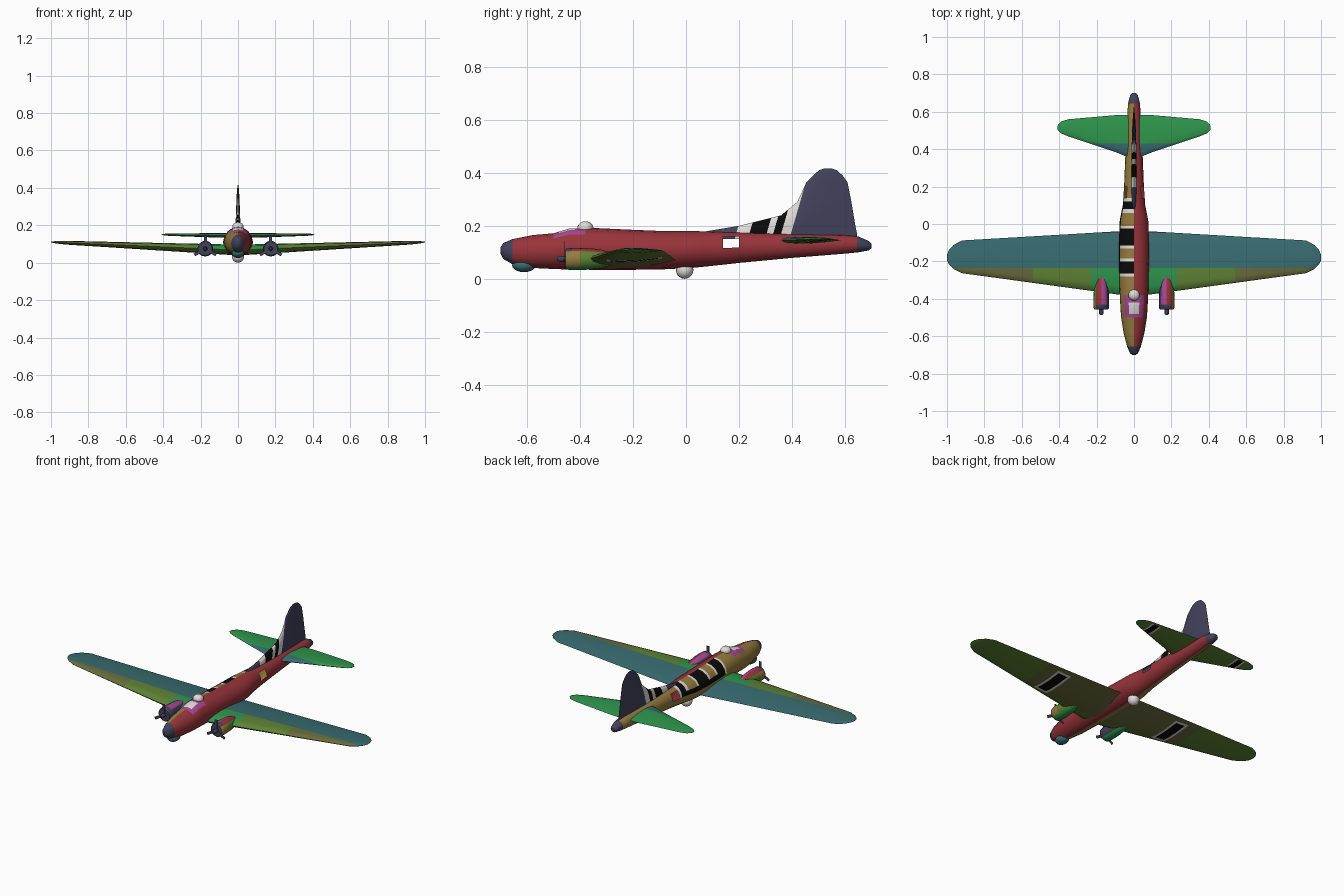
import bpy, bmesh, math
from mathutils import Matrix, Vector

if "Cube" in bpy.data.objects:
    bpy.data.objects.remove(bpy.data.objects["Cube"])

# Flat colours, given as sRGB bytes
COLOURS = {
    "red": "98343A", "ochre": "967C3E", "green": "2E964C", "teal": "386C70",
    "olive": "5E8234", "khaki": "6A6C3C", "slate": "42425C",
    "magenta": "AA4896", "white": "E0DCD8", "black": "0A0A0A",
}


def linear(byte):
    v = byte / 255
    return v / 12.92 if v < 0.04 else ((v + 0.055) / 1.055) ** 2.4


MATS = {}
for label, code in COLOURS.items():
    mat = bpy.data.materials.new(label)
    mat.use_nodes = True
    rgba = [linear(b) for b in bytes.fromhex(code)] + [1]
    mat.diffuse_color = rgba
    mat.node_tree.nodes["Principled BSDF"].inputs["Base Color"].default_value = rgba
    MATS[label] = mat


def finish(name, bm, rule, angle=40):
    """Colour faces by rule(centre, normal) and make the object."""
    me = bpy.data.meshes.new(name)
    slots = []
    bm.normal_update()
    for f in bm.faces:
        label = rule(f.calc_center_median(), f.normal) if callable(rule) else rule
        if label not in slots:
            slots.append(label)
            me.materials.append(MATS[label])
        f.material_index = slots.index(label)
        f.smooth = True
    bm.to_mesh(me)
    bm.free()
    me.set_sharp_from_angle(angle=math.radians(angle))
    ob = bpy.data.objects.new(name, me)
    bpy.context.collection.objects.link(ob)


def loft(rings):
    """Skin closed rings of equal length and cap both ends."""
    bm = bmesh.new()
    vs = [[bm.verts.new(p) for p in ring] for ring in rings]
    n = len(vs[0])
    for a, b in zip(vs, vs[1:]):
        for k in range(n):
            bm.faces.new((a[k], a[(k + 1) % n], b[(k + 1) % n], b[k]))
    bm.faces.new(vs[0])
    bm.faces.new(vs[-1])
    bmesh.ops.recalc_face_normals(bm, faces=bm.faces)
    return bm


def cut(bm, normal, values):
    """Slice the mesh where the dot product with normal equals each value."""
    no = Vector(normal)
    for v in values:
        geom = bm.verts[:] + bm.edges[:] + bm.faces[:]
        bmesh.ops.bisect_plane(bm, geom=geom, plane_co=no * v / no.length_squared,
                               plane_no=no, dist=1e-5)


def pick(bands, v, last):
    return next((label for end, label in bands if v < end), last)


def ellipse(x, y, z, w, h, n=16):
    steps = [2 * math.pi * k / n for k in range(n)]
    return [(x + w * math.cos(a), y, z + h * math.sin(a)) for a in steps]


def foil(front, back, half):
    """Symmetric airfoil outline as (y, height) pairs."""
    ts = [0, 0.03, 0.12, 0.3, 0.55, 0.8, 1]
    up = [(front + t * (back - front), half * 2.6 * math.sqrt(t) * (1 - t)) for t in ts]
    return up + [(y, -h) for y, h in up[-2:0:-1]]


def flat_surface(table):
    """Wing or tailplane from (x, front, back, half thickness, z) stations."""
    full = [(-r[0],) + r[1:] for r in table[:0:-1]] + table
    return loft([[(x, y, z + h) for y, h in foil(f, b, t)] for x, f, b, t, z in full])


# Fuselage: y, half width, bottom, top
BODY = [
    (-0.70, 0.010, 0.095, 0.12), (-0.69, 0.022, 0.075, 0.135),
    (-0.655, 0.037, 0.055, 0.15), (-0.58, 0.056, 0.041, 0.165),
    (-0.50, 0.069, 0.037, 0.172), (-0.44, 0.073, 0.035, 0.19),
    (-0.35, 0.077, 0.034, 0.192), (-0.2, 0.08, 0.034, 0.185),
    (-0.08, 0.08, 0.036, 0.18), (0.02, 0.076, 0.041, 0.18),
    (0.1, 0.06, 0.049, 0.179), (0.2, 0.053, 0.06, 0.177),
    (0.4, 0.045, 0.079, 0.17), (0.6, 0.035, 0.095, 0.165),
    (0.65, 0.031, 0.1, 0.16), (0.69, 0.02, 0.107, 0.143), (0.70, 0.01, 0.115, 0.133),
]
BANDS = [(-0.28, "ochre"), (-0.265, "white"), (-0.2, "black"), (-0.185, "white"),
         (-0.13, "ochre"), (-0.115, "white"), (-0.025, "black"), (-0.01, "white"),
         (0.06, "ochre"), (0.08, "white"), (0.12, "black"), (0.14, "white")]


def body_colour(c, n):
    if not -0.655 < c.y < 0.645:
        return "slate"
    if -0.5 < c.y < -0.38 and abs(c.x) < 0.05 and c.z > 0.16:
        return "white" if abs(c.x) < 0.02 and -0.48 < c.y < -0.42 else "magenta"
    if c.x > 0:
        return "red"
    if c.z > 0.112:
        # The lowest row joins the dark bands into frames
        joined = c.z < 0.128 and -0.265 < c.y < 0.12
        return "black" if joined else pick(BANDS, c.y, "ochre")
    return "ochre"


bm = loft([ellipse(0, y, (b + t) / 2, w, (t - b) / 2) for y, w, b, t in BODY])
cut(bm, (0, 1, 0), [end for end, _ in BANDS] + [-0.48, -0.42, -0.38, 0.2, 0.645])
# Open waist windows on both sides
holes = [f for f in bm.faces if 0.14 < f.calc_center_median().y < 0.2
         and 0.115 < f.calc_center_median().z < 0.16]
bmesh.ops.delete(bm, geom=holes, context="FACES")
finish("fuselage", bm, body_colour)

# Wing with coloured leading panels and a framed bar on the underside
def wing_colour(c, n):
    x = abs(c.x)
    if n.z > 0:
        if c.y > -0.048 and x < 0.3:
            return "slate"
        if c.y > -0.235:
            return "teal"
        return pick([(0.23, "green"), (0.54, "olive")], x, "khaki")
    if abs(x - 0.42) < 0.045 and -0.3 < c.y < -0.09:
        inside = abs(x - 0.42) < 0.03 and -0.285 < c.y < -0.105
        return "black" if inside else "white"
    return "khaki" if x < 0.54 and c.y > -0.3 else "olive"


bm = flat_surface([
    (0, -0.387, -0.035, 0.029, 0.068), (0.1, -0.375, -0.04, 0.027, 0.072),
    (0.92, -0.263, -0.088, 0.01, 0.107), (0.965, -0.24, -0.112, 0.007, 0.109),
    (0.99, -0.215, -0.14, 0.004, 0.11), (1, -0.195, -0.165, 0.001, 0.111)])
cut(bm, (0, 1, 0), [-0.3, -0.285, -0.235, -0.105, -0.09, -0.048])
for side in (-1, 1):
    cut(bm, (side, 0, 0), [0.23, 0.3, 0.375, 0.39, 0.45, 0.465, 0.54])
finish("wing", bm, wing_colour)

# Tailplane
def tailplane_colour(c, n):
    if n.z > 0 or abs(c.x) > 0.385:
        return "teal" if c.y < 0.43 else "green"
    if abs(abs(c.x) - 0.3) < 0.03 and 0.46 < c.y < 0.55:
        return "black" if abs(abs(c.x) - 0.3) < 0.018 else "white"
    return "olive"


bm = flat_surface([
    (0, 0.345, 0.585, 0.013, 0.145), (0.1, 0.385, 0.582, 0.012, 0.146),
    (0.35, 0.468, 0.56, 0.007, 0.15), (0.39, 0.485, 0.548, 0.005, 0.15),
    (0.41, 0.505, 0.525, 0.001, 0.15)])
cut(bm, (0, 1, 0), [0.43, 0.46, 0.55])
for side in (-1, 1):
    cut(bm, (side, 0, 0), [0.27, 0.282, 0.318, 0.33, 0.385])
finish("tailplane", bm, tailplane_colour)

# Fin with long dorsal fillet: z, front, back, half thickness
FIN = [(0.15, 0.03, 0.648, 0.014), (0.175, 0.05, 0.645, 0.014),
       (0.2, 0.2, 0.64, 0.013), (0.24, 0.36, 0.633, 0.012), (0.29, 0.42, 0.625, 0.01),
       (0.365, 0.455, 0.61, 0.007), (0.39, 0.48, 0.592, 0.005),
       (0.41, 0.502, 0.57, 0.003), (0.416, 0.52, 0.552, 0.001)]
# Slanted stripes, measured along the slant direction
STRIPES = [(0.14, "slate"), (0.19, "white"), (0.255, "black"), (0.28, "white"),
           (0.31, "black"), (0.347, "white")]
SLANT = Vector((0, 1, -0.29))
bm = loft([[(h, y, z) for y, h in foil(f, b, t)] for z, f, b, t in FIN])
cut(bm, SLANT, [end for end, _ in STRIPES])
finish("fin", bm, lambda c, n: pick(STRIPES, c.dot(SLANT), "slate"))

# Turrets as squashed spheres
def ball(name, centre, radii, colour):
    bm = bmesh.new()
    bmesh.ops.create_uvsphere(bm, u_segments=16, v_segments=10, radius=1)
    bm.transform(Matrix.Translation(centre) @ Matrix.Diagonal((*radii, 1)))
    finish(name, bm, colour)


ball("chin_turret", (0, -0.612, 0.051), (0.034, 0.045, 0.026), "teal")
ball("top_turret", (0, -0.38, 0.193), (0.03, 0.03, 0.024), "white")
ball("belly_turret", (0, -0.005, 0.033), (0.033, 0.033, 0.033), "white")

# Engines: nacelle as (y, radius), then hub and three flat blades
NACELLE = [(-0.456, 0.036), (-0.452, 0.04), (-0.43, 0.042), (-0.4, 0.042),
           (-0.36, 0.04), (-0.32, 0.035), (-0.27, 0.02), (-0.24, 0.006)]
AXIS_Z = 0.075
for side, word in ((1, "left"), (-1, "right")):
    ex = side * 0.175

    def nacelle_colour(c, n):
        if n.y < -0.9 or c.y < -0.43 and n.z > 0.6:
            return "slate"
        a = math.degrees(math.atan2(c.z - AXIS_Z, (c.x - ex) * side)) % 360
        outer = "ochre" if c.y < -0.4 else "olive"
        return pick([(45, outer), (90, "red"), (135, "magenta"), (225, "slate"),
                     (315, "green")], a, outer)

    finish(word + "_nacelle", loft([ellipse(ex, y, AXIS_Z, r, r) for y, r in NACELLE]),
           nacelle_colour)
    hub = [(-0.487, 0.006), (-0.48, 0.011), (-0.45, 0.012)]
    finish(word + "_propeller_hub",
           loft([ellipse(ex, y, AXIS_Z, r, r, 10) for y, r in hub]), "slate")
    bm = bmesh.new()
    for k in range(3):
        place = (Matrix.Translation((ex, -0.46, AXIS_Z))
                 @ Matrix.Rotation(k * math.tau / 3, 4, "Y")
                 @ Matrix.Translation((0, 0, 0.034))
                 @ Matrix.Diagonal((0.016, 0.002, 0.066, 1)))
        bmesh.ops.create_cube(bm, size=1, matrix=place)
    finish(word + "_propeller_blades", bm, "slate")
